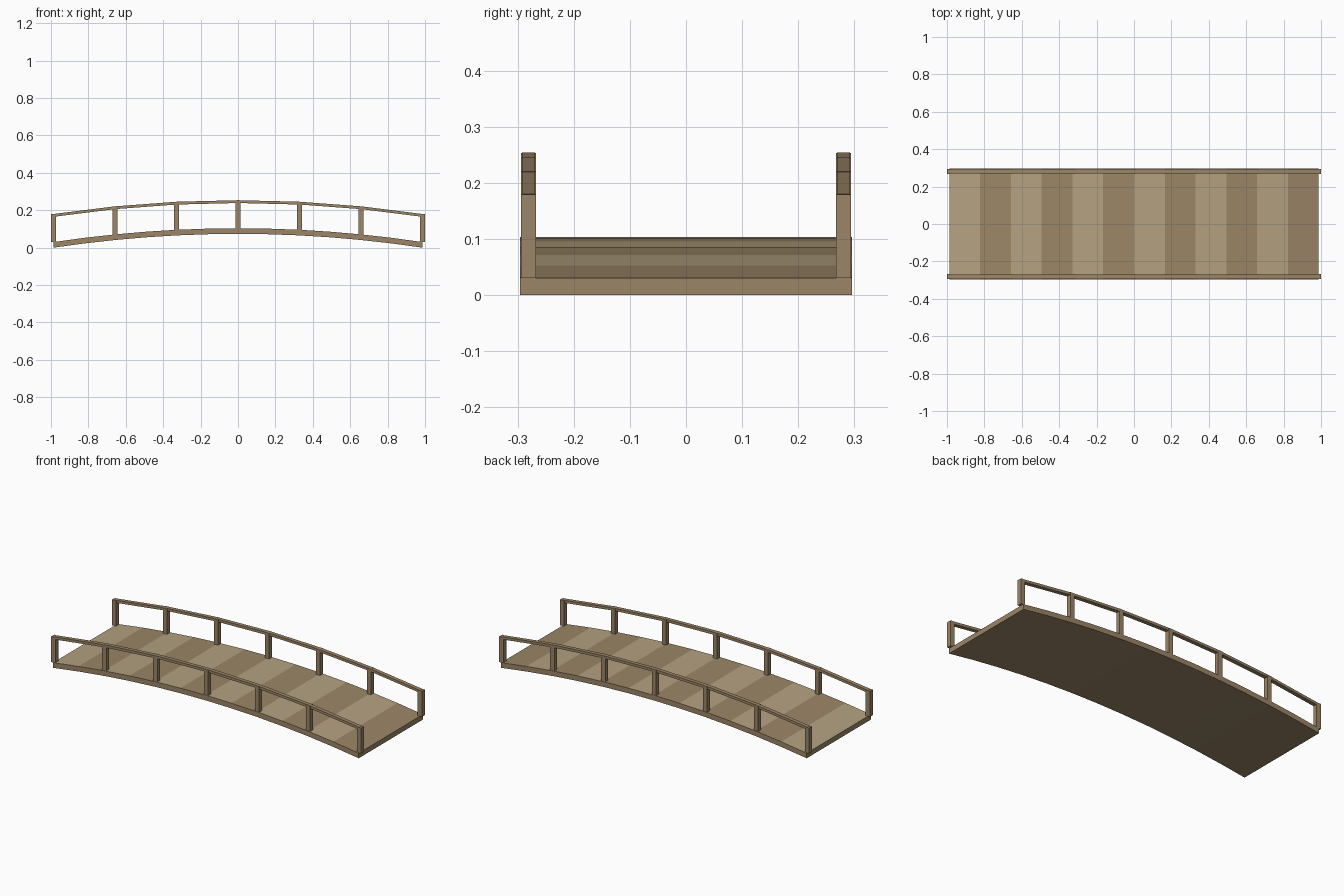
import bpy, bmesh, math

if "Cube" in bpy.data.objects:
    bpy.data.objects.remove(bpy.data.objects["Cube"])

HALF = 0.9865      # half span, at the end post centres
RISE = 0.0737      # arch height
THICK = 0.03       # deck thickness
DECK_Y = 0.296     # half deck width
RAIL_Y = 0.2805    # railing centre line
POST = 0.027       # post width
HEIGHT = 0.149     # post height


def arch(x):
    """Height of the walking surface."""
    return THICK + RISE * (1 - (x / HALF) ** 2)


def material(name, color):
    m = bpy.data.materials.new(name)
    m.diffuse_color = (*color, 1)
    m.use_nodes = True
    m.node_tree.nodes["Principled BSDF"].inputs["Base Color"].default_value = m.diffuse_color
    return m


wood = material("wood", (0.33, 0.24, 0.135))
pale_wood = material("pale_wood", (0.46, 0.36, 0.22))


def arched_strip(name, segments, y, half_width, top, thick):
    """Rectangular section swept along the arch in straight segments."""
    bm = bmesh.new()
    rings = []
    for i in range(segments + 1):
        x = -HALF + 2 * HALF * i / segments
        z = arch(x) + top
        rings.append([bm.verts.new((x, y + s * half_width, z - d))
                      for s, d in ((-1, 0), (1, 0), (1, thick), (-1, thick))])
    for a, b in zip(rings, rings[1:]):
        for k in range(4):
            n = (k + 1) % 4
            bm.faces.new((a[k], b[k], b[n], a[n]))
    bm.faces.new(rings[0])
    bm.faces.new(rings[-1])
    bmesh.ops.recalc_face_normals(bm, faces=bm.faces)
    me = bpy.data.meshes.new(name)
    bm.to_mesh(me)
    bm.free()
    me.materials.append(wood)
    ob = bpy.data.objects.new(name, me)
    bpy.context.collection.objects.link(ob)
    return ob


# Deck with alternating pale planks on the top side
deck = arched_strip("deck", 12, 0, DECK_Y, 0, THICK)
deck.data.materials.append(pale_wood)
for f in deck.data.polygons:
    plank = math.floor((f.center.x + HALF) / (2 * HALF / 12))
    if f.normal.z > 0.5 and plank % 2 == 0:
        f.material_index = 1

# Railings: seven posts and a segmented handrail on each side
for side, label in ((-1, "front"), (1, "back")):
    y = side * RAIL_Y
    arched_strip(label + "_handrail", 6, y, 0.0115, HEIGHT + 0.001, 0.015)
    for i in range(7):
        x = HALF * (i - 3) / 3
        bpy.ops.mesh.primitive_cube_add(size=1, location=(x, y, arch(x) + HEIGHT / 2))
        post = bpy.context.object
        post.name = f"{label}_post_{i + 1}"
        post.scale = (POST, POST, HEIGHT)
        post.data.materials.append(wood)
